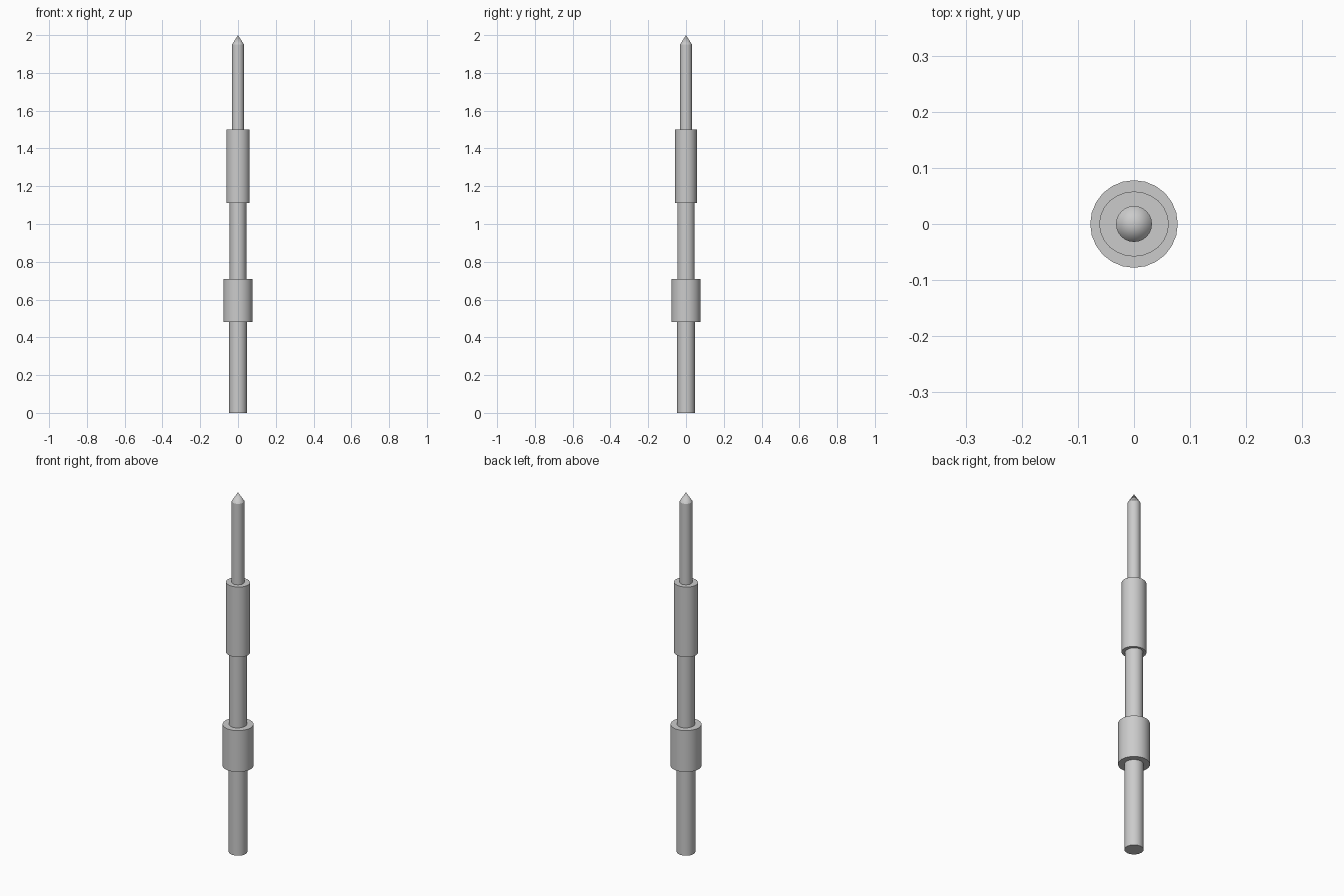
import bpy
import math

if "Cube" in bpy.data.objects:
    bpy.data.objects.remove(bpy.data.objects["Cube"])

SIDES = 24


def finish(name):
    obj = bpy.context.object
    obj.name = name
    bpy.ops.object.shade_smooth_by_angle(angle=math.radians(30))
    return obj


def section(name, z0, z1, rx, ry):
    """Upright round section between two heights."""
    bpy.ops.mesh.primitive_cylinder_add(
        vertices=SIDES, radius=1, depth=1, location=(0, 0, (z0 + z1) / 2))
    bpy.context.object.scale = (rx, ry, z1 - z0)
    bpy.ops.object.transform_apply(location=False, rotation=False, scale=True)
    return finish(name)


# Handle end, lower collar, middle shaft and upper sleeve
section("lower_shaft", 0.0, 0.48, 0.047, 0.047)
section("lower_collar", 0.48, 0.71, 0.078, 0.078)
section("middle_shaft", 0.71, 1.11, 0.044, 0.046)
section("upper_sleeve", 1.11, 1.50, 0.062, 0.058)

# Thin rod and its point, joined as one pointed profile spun round z
profile = [(0.032, 1.50), (0.032, 1.95)]
verts = [(r * math.cos(a), r * math.sin(a), z)
         for r, z in profile
         for a in (2 * math.pi * i / SIDES for i in range(SIDES))]
tip = len(verts)
verts.append((0, 0, 2.0))
faces = [list(reversed(range(SIDES)))]
for i in range(SIDES):
    j = (i + 1) % SIDES
    faces.append([i, j, SIDES + j, SIDES + i])
    faces.append([SIDES + i, SIDES + j, tip])
mesh = bpy.data.meshes.new("pointed_rod")
mesh.from_pydata(verts, [], faces)
rod = bpy.data.objects.new("pointed_rod", mesh)
bpy.context.collection.objects.link(rod)
bpy.ops.object.select_all(action='DESELECT')
rod.select_set(True)
bpy.context.view_layer.objects.active = rod
finish("pointed_rod")
